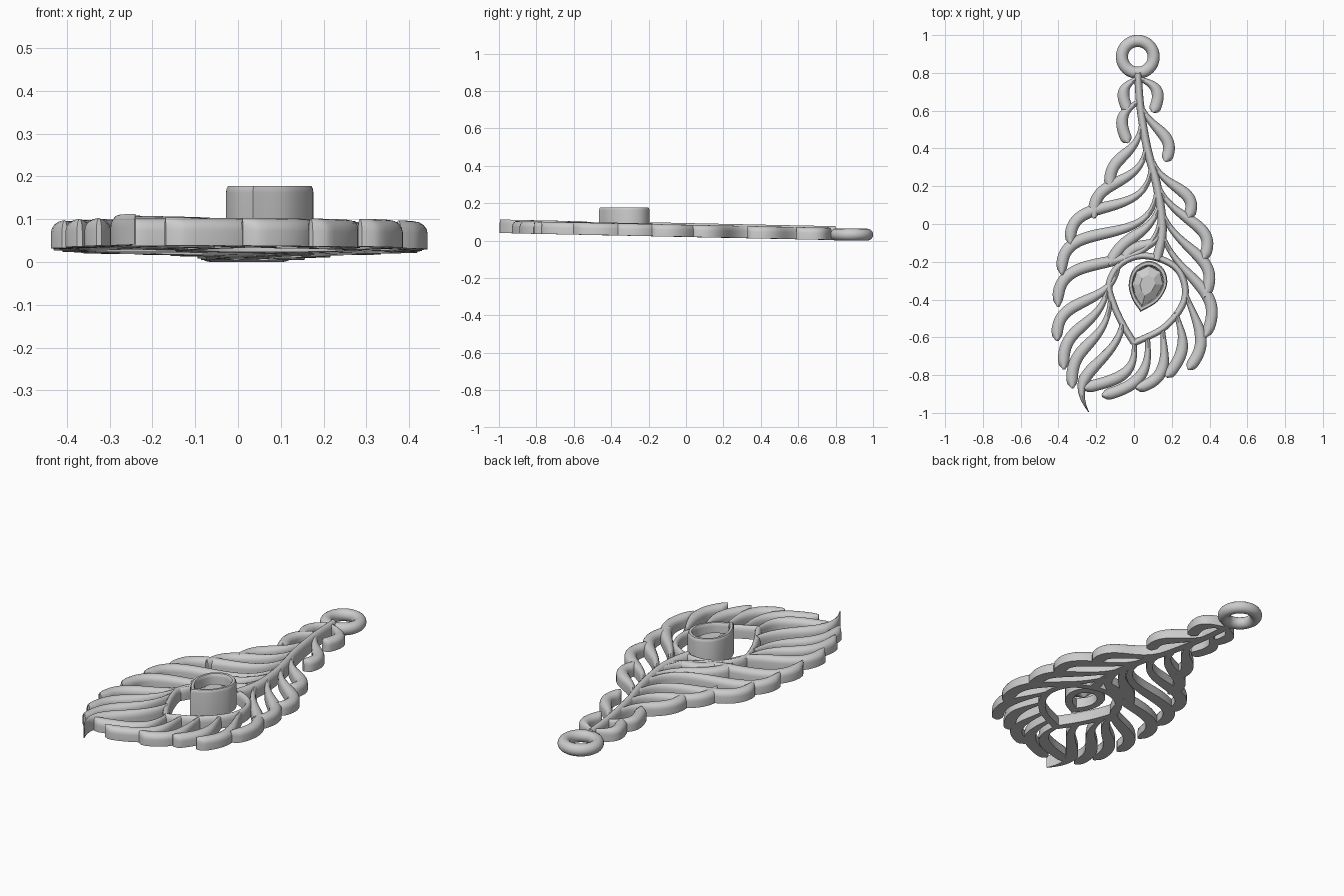
import bpy, bmesh, math
from mathutils import Vector as V
from mathutils.geometry import interpolate_bezier

if "Cube" in bpy.data.objects:
    bpy.data.objects.remove(bpy.data.objects["Cube"])

metal = bpy.data.materials.new("grey metal")
metal.diffuse_color = (0.6, 0.6, 0.6, 1)
metal.use_nodes = True
metal.node_tree.nodes["Principled BSDF"].inputs["Base Color"].default_value = metal.diffuse_color


def base_z(y):
    # the whole feather slopes gently upward towards its tip
    return 0.02 - 0.021 * y


def finish(bm, name, smooth=True):
    bmesh.ops.recalc_face_normals(bm, faces=bm.faces)
    me = bpy.data.meshes.new(name)
    bm.to_mesh(me)
    bm.free()
    ob = bpy.data.objects.new(name, me)
    bpy.context.collection.objects.link(ob)
    me.materials.append(metal)
    if smooth:
        bpy.ops.object.select_all(action='DESELECT')
        ob.select_set(True)
        bpy.context.view_layer.objects.active = ob
        bpy.ops.object.shade_smooth_by_angle(angle=math.radians(40))
    return ob


def loft(bm, rings, closed_ring=True, caps=True):
    vs = [[bm.verts.new(p) for p in r] for r in rings]
    n = len(vs[0])
    for a, b in zip(vs, vs[1:]):
        for i in range(n):
            bm.faces.new((a[i], a[(i + 1) % n], b[(i + 1) % n], b[i]))
    if caps:
        bm.faces.new(vs[0])
        bm.faces.new(vs[-1][::-1])


def spline(pts, steps=6):
    # smooth curve through the given points
    p = [V(q) for q in pts]
    p = [2 * p[0] - p[1]] + p + [2 * p[-1] - p[-2]]
    out = []
    for a, b, c, d in zip(p, p[1:], p[2:], p[3:]):
        for k in range(steps):
            t = k / steps
            out.append(0.5 * (2 * b + (c - a) * t + (2 * a - 5 * b + 4 * c - d) * t * t
                              + (3 * b - a - 3 * c + d) * t ** 3))
    return out + [p[-2]]


# flat-bottomed, round-topped section: (side, height)
SECTION = [(-0.5, 0)] + [(-0.5 * math.cos(a), 0.55 + 0.45 * math.sin(a))
                         for a in [math.pi * k / 8 for k in range(9)]] + [(0.5, 0)]


def sweep(name, path, width, height):
    bm = bmesh.new()
    rings, n = [], len(path)
    for i, p in enumerate(path):
        d = (path[min(i + 1, n - 1)] - path[max(i - 1, 0)]).normalized()
        side = V((-d.y, d.x))
        w = width(i / (n - 1))
        rings.append([(p.x + side.x * s * w, p.y + side.y * s * w, base_z(p.y) + h * height)
                      for s, h in SECTION])
    loft(bm, rings)
    return finish(bm, name)


def barb_width(t):
    g = min(t / 0.6, 1)
    w = 0.026 + 0.036 * g * g * (3 - 2 * g)
    if t > 0.92:
        w *= max(0.2, math.sqrt(max(0, 1 - ((t - 0.92) / 0.08) ** 2)))
    return w


def point_width(t):
    return 0.03 + 0.032 * min(t / 0.5, 1) if t < 0.65 else 0.062 * (1 - t) / 0.35 + 0.004


def barb(name, start, tip, d0, d1, handle=0.45, width=barb_width, height=0.065):
    s, e = V(start), V(tip)
    k = handle * (e - s).length
    path = interpolate_bezier(s, s + V(d0) * k, e - V(d1) * k, e, 30)
    sweep(name, [p.to_2d() for p in path], width, height)


# barb groups: start direction, end direction, handle, (start x, y, tip x, y)
groups = {
    "left_crown_barb": ((-0.9, -0.5), (0.5, -1), 0.5,
                        [(0.015, 0.77, -0.03, 0.60), (0.03, 0.65, -0.03, 0.43)]),
    "left_barb": ((-0.1, -1), (0.12, -1), 0.5,
                  [(0.04, 0.53, -0.125, 0.19), (0.065, 0.41, -0.21, 0.03),
                   (0.09, 0.29, -0.335, -0.11), (0.12, 0.17, -0.38, -0.27),
                   (0.14, 0.03, -0.40, -0.44), (-0.08, -0.20, -0.405, -0.62),
                   (-0.135, -0.31, -0.37, -0.77), (-0.125, -0.41, -0.325, -0.87)]),
    "inner_left_barb": ((-0.3, -1), (-0.4, -1), 0.45,
                        [(0.135, 0.10, -0.13, -0.22), (0.14, -0.04, -0.05, -0.19)]),
    "right_crown_barb": ((0.9, -0.3), (-0.5, -1), 0.55,
                         [(0.025, 0.77, 0.10, 0.59)]),
    "right_barb": ((0.4, -1), (-0.5, -1), 0.45,
                   [(0.035, 0.63, 0.165, 0.33), (0.10, 0.33, 0.285, 0.03),
                    (0.13, 0.20, 0.365, -0.19), (0.15, 0.06, 0.37, -0.39),
                    (0.15, -0.06, 0.375, -0.60)]),
    "lower_right_barb": ((0.35, -1), (-0.7, -0.8), 0.45,
                         [(0.27, -0.36, 0.285, -0.77), (0.22, -0.47, 0.17, -0.81)]),
    "bottom_barb": ((0.1, -1), (-1, -0.25), 0.5,
                    [(0.15, -0.55, 0.01, -0.87), (0.07, -0.59, -0.17, -0.91),
                     (0.0, -0.62, -0.27, -0.87)]),
}
for name, (d0, d1, handle, rows) in groups.items():
    for x0, y0, x1, y1 in rows:
        barb(name, (x0, y0), (x1, y1), d0, d1, handle)

# pointed barb that ends the feather
barb("feather_tip", (-0.06, -0.53), (-0.24, -0.995), (-0.2, -1), (0.6, -1), 0.45,
     point_width, 0.072)

# central stem
sweep("stem", spline([(0.02, 0.80), (0.035, 0.61), (0.07, 0.40), (0.12, 0.21), (0.147, 0.03),
                      (0.145, -0.08), (0.12, -0.19)]), lambda t: 0.04 + 0.012 * t, 0.074)

# teardrop frame around the stone
sweep("eye_frame", spline([(0.0, -0.63), (0.15, -0.555), (0.245, -0.45), (0.272, -0.35),
                           (0.235, -0.245), (0.14, -0.185), (0.02, -0.17), (-0.08, -0.22),
                           (-0.132, -0.32), (-0.11, -0.42), (-0.06, -0.53), (0.0, -0.63)]),
      lambda t: 0.036, 0.068)

# hanging ring
bpy.ops.mesh.primitive_torus_add(location=(0.02, 0.885, 0.032), major_radius=0.084,
                                 minor_radius=0.032, major_segments=48, minor_segments=16)
ring = bpy.context.object
ring.name = "hanging_ring"
ring.data.materials.append(metal)
bpy.ops.object.shade_smooth_by_angle(angle=math.radians(40))

# stone setting: a teardrop cup wall, open through the middle
drop = [(0.035, -0.465), (0.125, -0.41), (0.175, -0.32), (0.155, -0.235), (0.08, -0.195),
        (0.0, -0.235), (-0.028, -0.32), (-0.008, -0.40), (0.035, -0.465)]
outline = spline(drop)[:-1]
mid = V((0.072, -0.32))


def scaled(pts, f, z):
    return [(*(mid + (V(p) - mid) * f), z) for p in pts]


bm = bmesh.new()
profile = [(1, 0.035), (1, 0.162), (0.985, 0.172), (0.95, 0.178), (0.83, 0.178), (0.79, 0.172),
           (0.77, 0.16), (0.77, 0.10), (0.62, 0.09), (0.62, 0.035), (1, 0.035)]
loft(bm, [scaled(outline, f, z) for f, z in profile], caps=False)
bmesh.ops.remove_doubles(bm, verts=bm.verts, dist=0.0001)
finish(bm, "stone_setting")

# faceted stone
bm = bmesh.new()
for f, z in ((0.79, 0.118), (0.4, 0.145), (0.05, 0.05)):
    for p in scaled(drop[:-1], f, z):
        bm.verts.new(p)
bmesh.ops.convex_hull(bm, input=bm.verts)
finish(bm, "stone", smooth=False)
